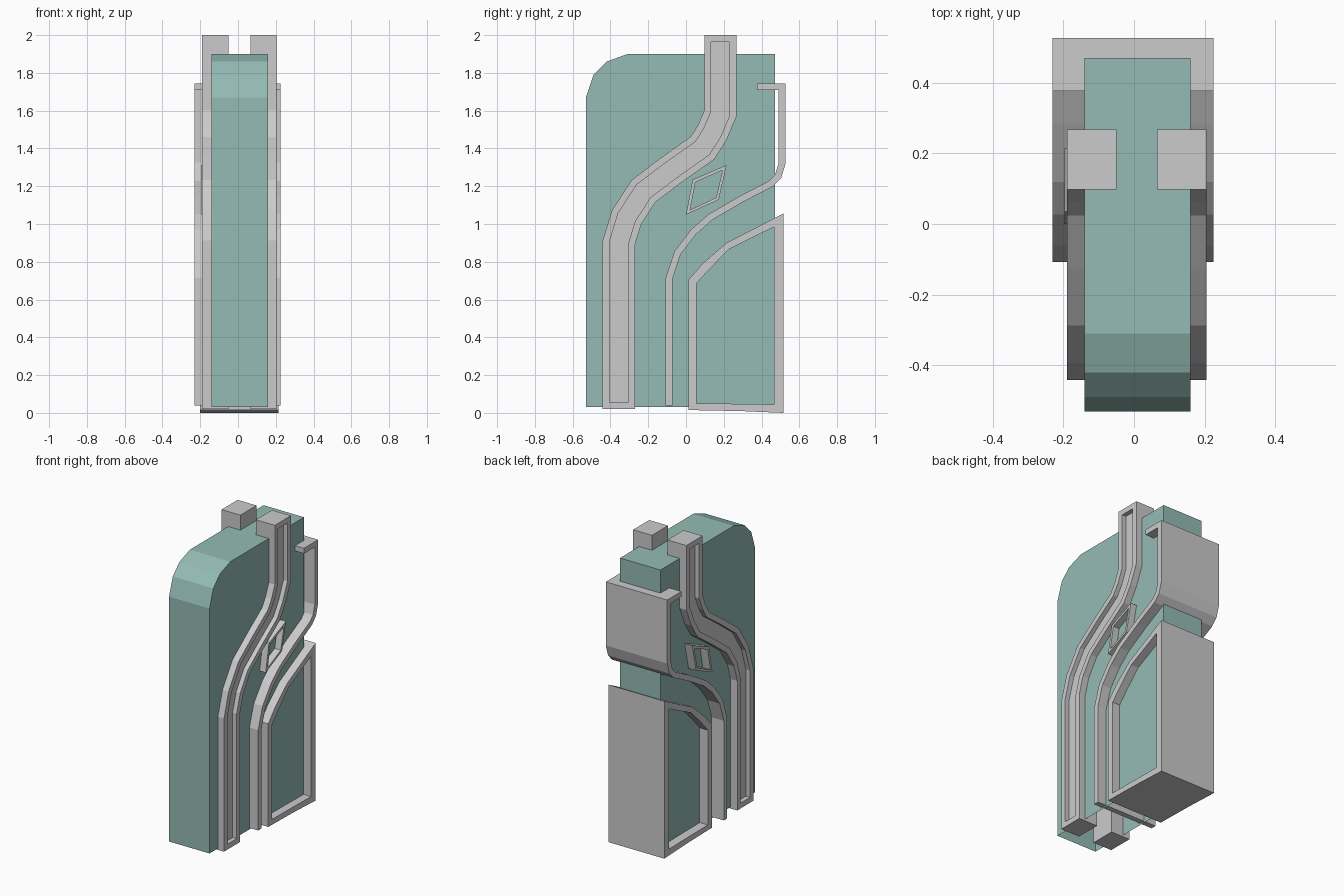
import bpy, bmesh
from mathutils import Vector

if "Cube" in bpy.data.objects:
    bpy.data.objects.remove(bpy.data.objects["Cube"])


def finish(bm, name, mat=None):
    bmesh.ops.recalc_face_normals(bm, faces=bm.faces)
    me = bpy.data.meshes.new(name)
    bm.to_mesh(me)
    bm.free()
    if mat:
        me.materials.append(mat)
    ob = bpy.data.objects.new(name, me)
    bpy.context.collection.objects.link(ob)
    return ob


def edges_of(path, half):
    """Left and right mitred edges of a band that follows a (y, z) path."""
    pts = [Vector(p) for p in path]
    left, right = [], []
    for i, p in enumerate(pts):
        dirs = []
        if i > 0:
            dirs.append((p - pts[i - 1]).normalized())
        if i < len(pts) - 1:
            dirs.append((pts[i + 1] - p).normalized())
        normals = [Vector((-d.y, d.x)) for d in dirs]
        m = sum(normals, Vector((0, 0))).normalized()
        m *= half / m.dot(normals[0])
        left.append(p + m)
        right.append(p - m)
    return left, right


def band(a, b, x0, x1, closed=False):
    """Solid between two matching (y, z) lines, from x0 to x1; returns bmesh and x1 faces."""
    bm = bmesh.new()
    rows = [[bm.verts.new((x, p[0], p[1])) for p in line]
            for line, x in ((a, x0), (b, x0), (b, x1), (a, x1))]
    n = len(a)
    outer = []
    for i in range(n if closed else n - 1):
        j = (i + 1) % n
        for k in range(4):
            r, s = rows[k], rows[(k + 1) % 4]
            f = bm.faces.new((r[i], r[j], s[j], s[i]))
            if k == 2:
                outer.append(f)
    if not closed:
        for i in (0, n - 1):
            bm.faces.new([r[i] for r in rows])
    bmesh.ops.recalc_face_normals(bm, faces=bm.faces)
    return bm, outer


teal = bpy.data.materials.new("teal")
teal.diffuse_color = (0.30, 0.50, 0.46, 1)
teal.use_nodes = True
teal.node_tree.nodes["Principled BSDF"].inputs["Base Color"].default_value = teal.diffuse_color

# Main body: rounded front top corner, open underneath
profile = [(-0.53, 0.03), (-0.53, 1.67), (-0.49, 1.79), (-0.42, 1.86),
           (-0.31, 1.90), (0.47, 1.90), (0.47, 0.03)]
bm = bmesh.new()
lo = [bm.verts.new((-0.14, y, z)) for y, z in profile]
hi = [bm.verts.new((0.16, y, z)) for y, z in profile]
bm.faces.new(lo)
bm.faces.new(hi)
for i in range(len(profile) - 1):
    bm.faces.new((lo[i], lo[i + 1], hi[i + 1], hi[i]))
finish(bm, "body", teal)

# Curved side rails with a recessed channel on the outer face
rail_path = [(-0.356, 0.02), (-0.356, 0.90), (-0.314, 1.037), (-0.224, 1.175),
             (-0.077, 1.286), (0.087, 1.402), (0.138, 1.482), (0.182, 1.585), (0.182, 2.0)]
left, right = edges_of(rail_path, 0.085)
for name, x_in, x_out, step in (("rail_right", 0.065, 0.205, -0.03),
                                ("rail_left", -0.05, -0.19, 0.03)):
    bm, outer = band(left, right, x_in, x_out)
    bmesh.ops.inset_region(bm, faces=outer, thickness=0.036, use_even_offset=True)
    ext = bmesh.ops.extrude_face_region(bm, geom=outer)
    verts = [g for g in ext["geom"] if isinstance(g, bmesh.types.BMVert)]
    bmesh.ops.translate(bm, verts=verts, vec=(step, 0, 0))
    old = [f for f in outer if f.is_valid]
    if old:
        bmesh.ops.delete(bm, geom=old, context='FACES')
    finish(bm, name)

# Thin strip that wraps across the upper back
strip_path = [(-0.09, 0.04), (-0.09, 0.71), (-0.045, 0.847), (0.04, 0.958), (0.13, 1.037),
              (0.293, 1.132), (0.451, 1.214), (0.488, 1.253), (0.509, 1.322),
              (0.509, 1.727), (0.377, 1.727)]
left, right = edges_of(strip_path, 0.018)
finish(band(left, right, -0.23, 0.225)[0], "back_strip")

# Lower back frame
outer = [(0.013, 0.015), (0.013, 0.705), (0.087, 0.79), (0.214, 0.90),
         (0.515, 1.055), (0.515, 0.0), (0.28, 0.01)]
inner = [(0.055, 0.05), (0.055, 0.685), (0.12, 0.757), (0.23, 0.868),
         (0.467, 0.985), (0.467, 0.045), (0.28, 0.048)]
finish(band(outer, inner, -0.20, 0.215, True)[0], "lower_frame")

# Small diamond frame between the rail and the strip
outer = [(0.0, 1.05), (0.035, 1.235), (0.215, 1.312), (0.173, 1.128)]
inner = [(0.022, 1.075), (0.05, 1.222), (0.193, 1.285), (0.16, 1.14)]
finish(band(outer, inner, -0.196, 0.205, True)[0], "diamond_frame")
